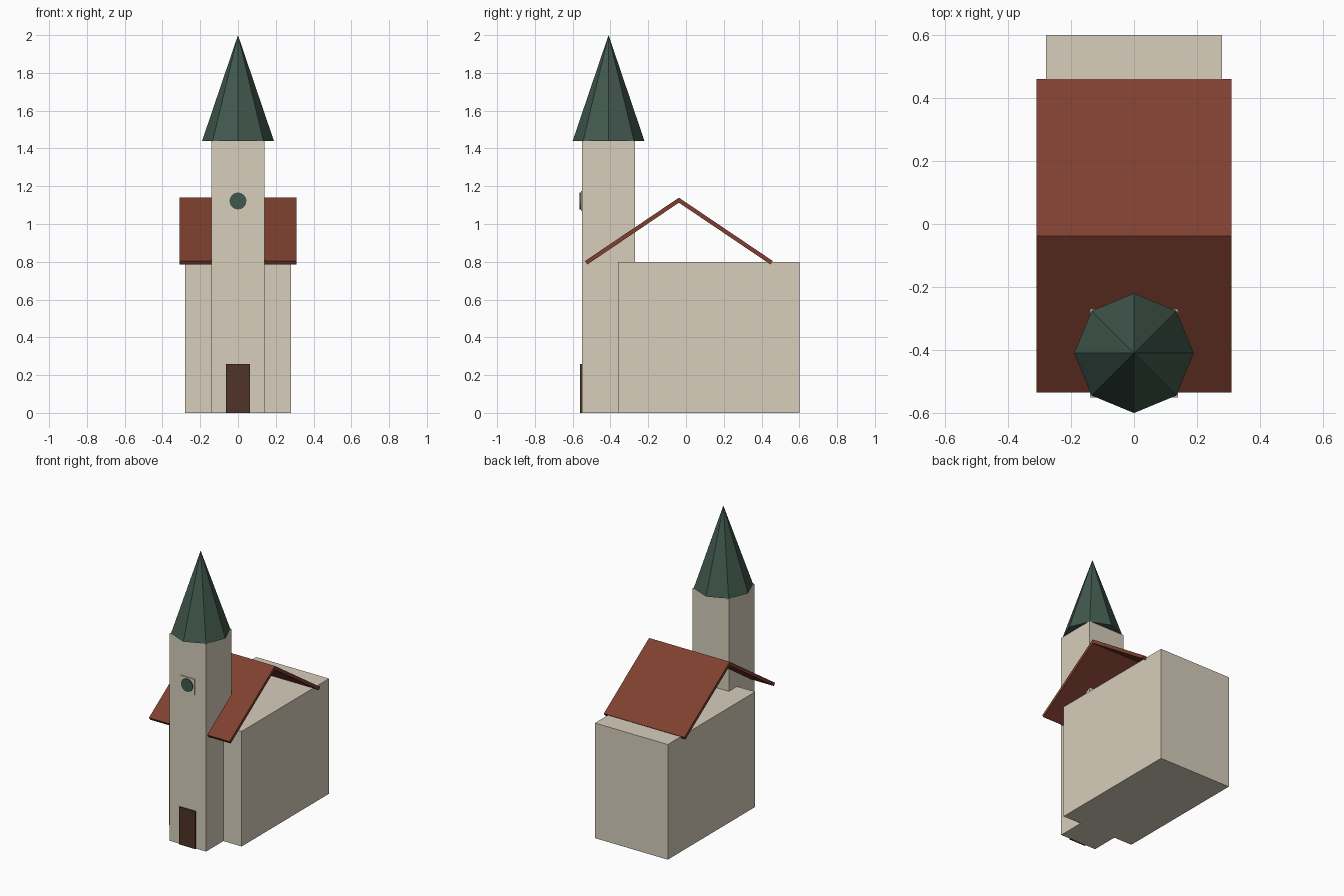
import bpy
import math

if "Cube" in bpy.data.objects:
    bpy.data.objects.remove(bpy.data.objects["Cube"], do_unlink=True)


def material(name, rgb):
    mat = bpy.data.materials.new(name)
    mat.use_nodes = True
    colour = (*rgb, 1.0)
    mat.diffuse_color = colour
    mat.node_tree.nodes["Principled BSDF"].inputs["Base Color"].default_value = colour
    return mat


cream = material("cream plaster", (0.68, 0.62, 0.50))
red = material("red roof tile", (0.21, 0.051, 0.029))
green = material("green copper", (0.052, 0.098, 0.074))
brown = material("brown wood", (0.08, 0.034, 0.021))


def finish(name, mat):
    obj = bpy.context.object
    obj.name = obj.data.name = name
    obj.data.materials.append(mat)
    return obj


def box(name, mat, centre, size, tilt=0.0):
    bpy.ops.mesh.primitive_cube_add(size=1, location=centre)
    obj = finish(name, mat)
    obj.scale = size
    bpy.ops.object.transform_apply(location=False, rotation=False, scale=True)
    obj.rotation_euler.x = tilt
    return obj


tower_y = -0.41
tower_width = 0.28
tower_height = 1.44
tower_front = tower_y - tower_width / 2

# Main hall and bell tower
box("nave", cream, (0, 0.12, 0.4), (0.56, 0.96, 0.8))
box("tower", cream, (0, tower_y, tower_height / 2),
    (tower_width, tower_width, tower_height))

# Two tilted slabs crossing at the ridge
ridge_y = -0.0375
pitch = math.radians(34)
for name, side in (("front_roof", -1), ("back_roof", 1)):
    box(name, red, (0, ridge_y + side * 0.2425, 0.9625),
        (0.62, 0.60, 0.022), -side * pitch)

# Eight-sided spire
bpy.ops.mesh.primitive_cone_add(vertices=8, radius1=0.19, depth=0.56,
                                location=(0, tower_y, tower_height + 0.28))
finish("spire", green)

# Door and clock on the tower front
box("door", brown, (0, tower_front - 0.002, 0.13), (0.126, 0.016, 0.26))
box("clock_frame", cream, (0, tower_front, 1.122), (0.112, 0.014, 0.108))
bpy.ops.mesh.primitive_cylinder_add(vertices=16, radius=0.045, depth=0.014,
                                    location=(0, tower_front - 0.006, 1.122),
                                    rotation=(math.pi / 2, 0, 0))
finish("clock_face", green)
